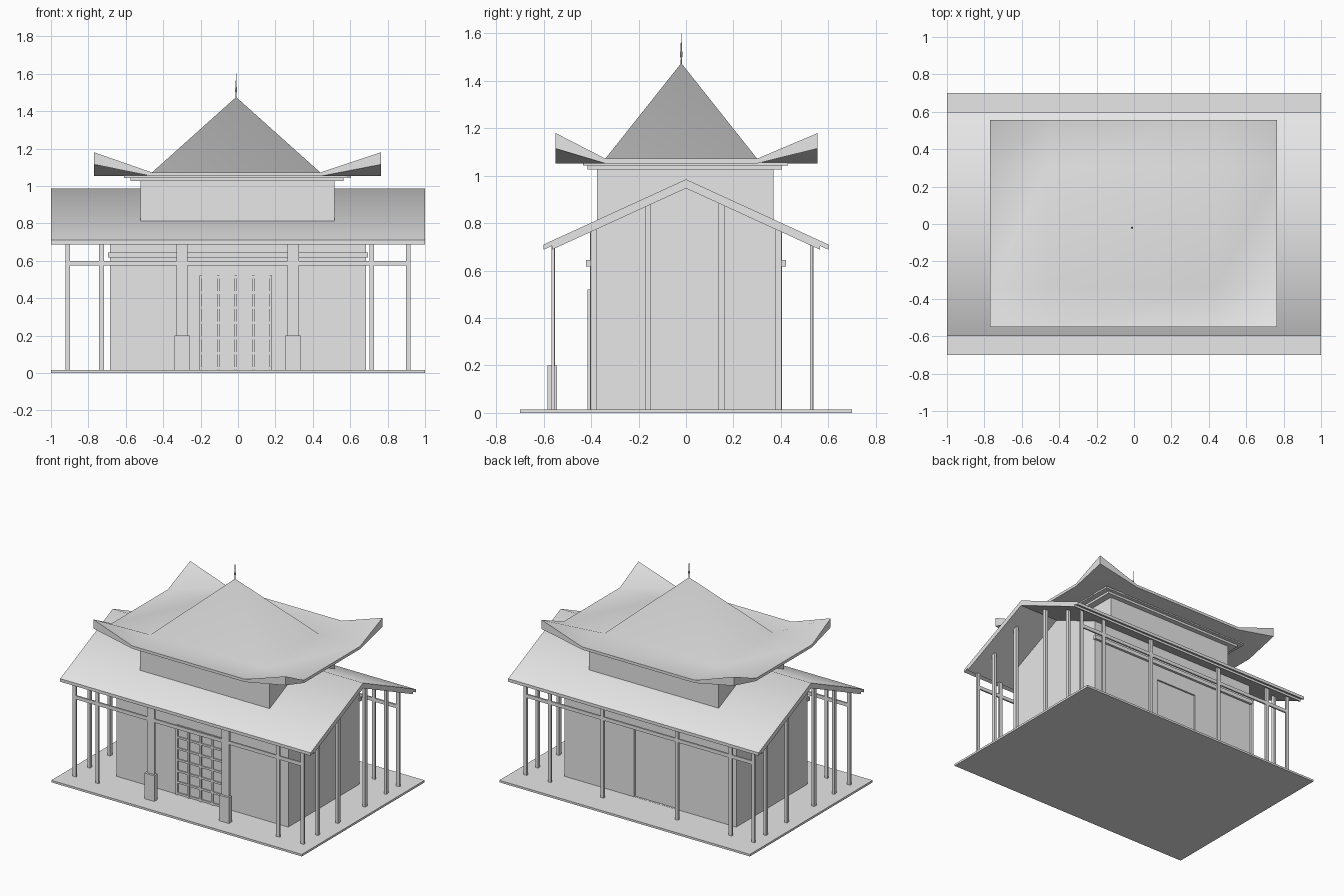
import bpy, bmesh, math
from mathutils import Vector

cube = bpy.data.objects.get("Cube")
if cube:
    bpy.data.objects.remove(cube, do_unlink=True)

grey = bpy.data.materials.new("light grey")
grey.use_nodes = True
COLOUR = (0.8, 0.8, 0.8, 1)
grey.diffuse_color = COLOUR
grey.node_tree.nodes["Principled BSDF"].inputs["Base Color"].default_value = COLOUR


def finish(name, bm, smooth=None):
    bmesh.ops.recalc_face_normals(bm, faces=bm.faces)
    mesh = bpy.data.meshes.new(name)
    bm.to_mesh(mesh)
    bm.free()
    mesh.materials.append(grey)
    obj = bpy.data.objects.new(name, mesh)
    bpy.context.collection.objects.link(obj)
    if smooth:
        bpy.ops.object.select_all(action='DESELECT')
        obj.select_set(True)
        bpy.context.view_layer.objects.active = obj
        bpy.ops.object.shade_smooth_by_angle(angle=math.radians(smooth))
    return obj


def box(name, x, y, z):
    """Box from (low, high) pairs on each axis."""
    bm = bmesh.new()
    bmesh.ops.create_cube(bm, size=1)
    for v in bm.verts:
        v.co = Vector([lo + (c + 0.5) * (hi - lo) for c, (lo, hi) in zip(v.co, (x, y, z))])
    return finish(name, bm)


def post(name, x, y, wx, wy, top, bottom=0.005):
    return box(name, (x - wx / 2, x + wx / 2), (y - wy / 2, y + wy / 2), (bottom, top))


def extrude_x(name, profile, half, smooth=None):
    """Prism along x from a (y, z) profile."""
    bm = bmesh.new()
    ends = [[bm.verts.new((x, y, z)) for y, z in profile] for x in (-half, half)]
    for end in ends:
        bm.faces.new(end)
    n = len(profile)
    for i in range(n):
        j = (i + 1) % n
        bm.faces.new((ends[0][i], ends[0][j], ends[1][j], ends[1][i]))
    return finish(name, bm, smooth)


SLOPE = 0.458


def slab(name, half_y, ridge, thick, smooth=None):
    eave = ridge - SLOPE * half_y
    extrude_x(name, [(-half_y, eave), (0, ridge), (half_y, eave),
                     (half_y, eave - thick), (0, ridge - thick), (-half_y, eave - thick)], 1.0, smooth)


# Ground slab and gabled hall
box("floor_slab", (-1, 1), (-0.7, 0.7), (0, 0.015))
peak, wall_y = 0.95, 0.405
shoulder = peak - SLOPE * wall_y
hall = extrude_x("hall_walls", [(-wall_y, 0.01), (wall_y, 0.01), (wall_y, shoulder),
                                (0, peak), (-wall_y, shoulder)], 0.685)

# Back door recess
cutter = box("door_cutter", (-0.2, 0.13), (wall_y - 0.012, 0.5), (0.016, 0.51))
cutter.hide_render = True
cutter.hide_set(True)
cut = hall.modifiers.new("door_recess", 'BOOLEAN')
cut.object = cutter
cut.solver = 'EXACT'

# Wall beams, front and back
for side, s in (("front", -1), ("back", 1)):
    box(side + "_wall_beam", (-0.695, 0.695), sorted((s * 0.4, s * 0.422)), (0.617, 0.645))

# Front lattice door
for i in range(5):
    x = -0.2 + i * 0.094
    box("lattice_upright", (x - 0.007, x + 0.007), (-0.415, -0.4), (0.015, 0.52))
for i in range(7):
    z = 0.025 + i * 0.081
    box("lattice_rail", (-0.207, 0.183), (-0.413, -0.4), (z - 0.007, z + 0.007))

# Veranda posts and tie beams
for side, y in (("front", -0.56), ("back", 0.53)):
    for x in (-0.91, -0.73, 0.715, 0.91):
        post(side + "_post", x, y, 0.026, 0.013, 0.71)
    for x in (-0.3, 0.295):
        post(side + "_middle_post", x, y, 0.06 if y < 0 else 0.026, 0.015, 0.71)
        if y < 0:
            post("post_base", x, y - 0.004, 0.08, 0.038, 0.2)
    box(side + "_tie_beam", (-0.92, 0.92), (y - 0.006, y + 0.006), (0.575, 0.6))
for x in (-0.91, 0.91):
    for y in (-0.39, -0.16, 0.15, 0.39):
        post("gable_post", x, y, 0.02, 0.026, 0.955 - SLOPE * abs(y))

# Main roof: covering on a thinner underlayer
slab("main_roof", 0.6, 0.985, 0.022, 60)
slab("roof_underlayer", 0.565, 0.963, 0.016)

# Upper storey and stepped eave plates
box("upper_storey", (-0.52, 0.515), (-0.375, 0.37), (0.78, 1.035))
box("lower_eave_plate", (-0.575, 0.565), (-0.415, 0.405), (1.027, 1.045))
box("upper_eave_plate", (-0.61, 0.605), (-0.435, 0.43), (1.043, 1.056))

# Upper roof: pyramid in a skirt with upturned corners
XS, YS = (-0.77, -0.46, 0.44, 0.765), (-0.55, -0.34, 0.3, 0.555)
bm = bmesh.new()


def layer(flat, tip):
    return [[bm.verts.new((x, y, tip if i in (0, 3) and j in (0, 3) else flat))
             for j, y in enumerate(YS)] for i, x in enumerate(XS)]


def ring(g):
    return ([g[i][0] for i in range(3)] + [g[3][j] for j in range(3)]
            + [g[i][3] for i in (3, 2, 1)] + [g[0][j] for j in (3, 2, 1)])


top, under = layer(1.072, 1.18), layer(1.052, 1.115)
for g in (top, under):
    for i in range(3):
        for j in range(3):
            if g is under or (i, j) != (1, 1):
                bm.faces.new((g[i][j], g[i + 1][j], g[i + 1][j + 1], g[i][j + 1]))
apex = bm.verts.new((-0.01, -0.02, 1.475))
inner = [top[1][1], top[2][1], top[2][2], top[1][2]]
for k in range(4):
    bm.faces.new((inner[k], inner[(k + 1) % 4], apex))
a, b = ring(top), ring(under)
for k in range(len(a)):
    n = (k + 1) % len(a)
    bm.faces.new((a[k], a[n], b[n], b[k]))
finish("upper_roof", bm, 70)

# Finial, turned from (radius, height) steps
bm = bmesh.new()
steps = [(0.003, 1.46), (0.002, 1.495), (0.006, 1.505), (0.005, 1.52), (0.003, 1.53), (0.001, 1.6)]
rings = [[bm.verts.new((-0.01 + r * math.cos(t * math.tau / 8), -0.02 + r * math.sin(t * math.tau / 8), z))
          for t in range(8)] for r, z in steps]
for lo, hi in zip(rings, rings[1:]):
    for t in range(8):
        bm.faces.new((lo[t], lo[(t + 1) % 8], hi[(t + 1) % 8], hi[t]))
bm.faces.new(rings[0])
bm.faces.new(rings[-1])
finish("finial", bm, 40)
